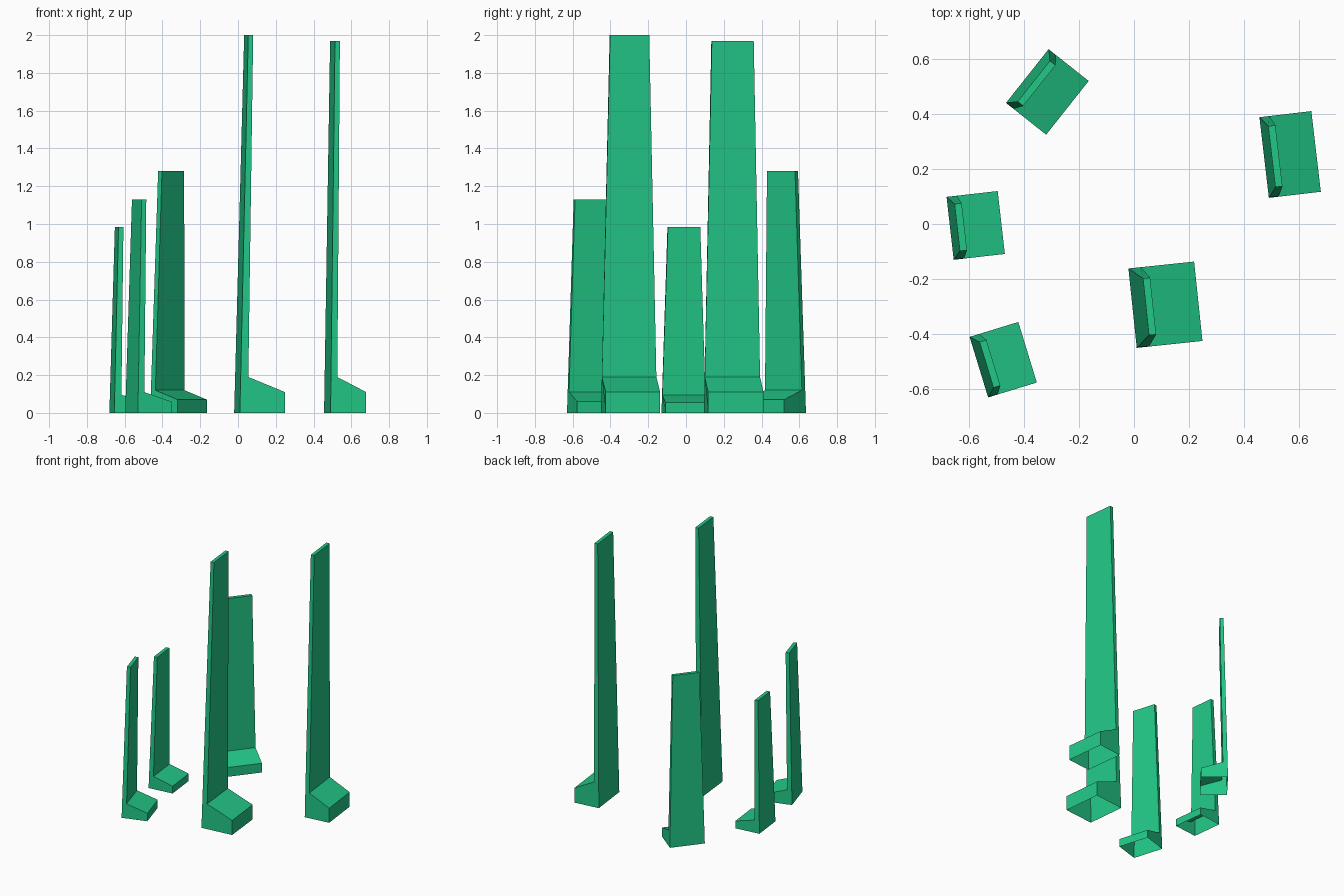
import bpy
import bmesh
from math import radians
from mathutils import Matrix

cube = bpy.data.objects.get("Cube")
if cube:
    bpy.data.objects.remove(cube, do_unlink=True)

green = bpy.data.materials.new("emerald_green")
green.use_nodes = True
color = (0.016, 0.57, 0.24, 1.0)
green.diffuse_color = color
green.node_tree.nodes["Principled BSDF"].inputs["Base Color"].default_value = color


def footed_slab(name, corner, angle, length, width, height, joint, toe, foot_u, lean, inset):
    """Tapered upright slab with a sloped foot; hollow, open underneath.
    Local x runs from the back of the slab to the toe, local y along the slab."""
    top_thickness = 0.026
    # side outline: x, z and how far the side is drawn in
    outline = [
        (0, 0, 0), (width, 0, 0), (width, toe, 0), (foot_u, joint, 0),
        (lean + top_thickness, height, inset), (lean, height, inset),
        (lean * joint / height, joint, inset * joint / height),
    ]
    bm = bmesh.new()
    near = [bm.verts.new((x, i, z)) for x, z, i in outline]
    far = [bm.verts.new((x, length - i, z)) for x, z, i in outline]
    # foot side, slab side
    for side in ((0, 1, 2, 3, 6), (6, 3, 4, 5)):
        bm.faces.new([near[k] for k in side])
        bm.faces.new([far[k] for k in reversed(side)])
    # skin across the outline, leaving the underside open
    n = len(outline)
    for k in range(1, n):
        j = (k + 1) % n
        bm.faces.new((near[j], near[k], far[k], far[j]))
    mesh = bpy.data.meshes.new(name)
    bm.to_mesh(mesh)
    bm.free()
    mesh.materials.append(green)
    obj = bpy.data.objects.new(name, mesh)
    obj.matrix_world = Matrix.Translation((*corner, 0)) @ Matrix.Rotation(radians(angle), 4, "Z")
    bpy.context.collection.objects.link(obj)
    return obj


# two tall slabs
footed_slab("tall_slab_front", (0.01, -0.45), 6, 0.29, 0.24, 2.0, 0.19, 0.11, 0.045, 0.049, 0.041)
footed_slab("tall_slab_left", (0.49, 0.095), 6.7, 0.295, 0.19, 1.97, 0.19, 0.11, 0.036, 0.028, 0.036)
# three short slabs
footed_slab("short_slab_back", (-0.465, 0.44), -38.4, 0.249, 0.186, 1.28, 0.12, 0.07, 0.035, 0.03, 0.03)
footed_slab("short_slab_right", (-0.655, -0.13), 6.5, 0.23, 0.187, 0.985, 0.095, 0.055, 0.038, 0.026, 0.029)
footed_slab("short_slab_front", (-0.53, -0.63), 17, 0.23, 0.185, 1.13, 0.11, 0.06, 0.036, 0.029, 0.028)
